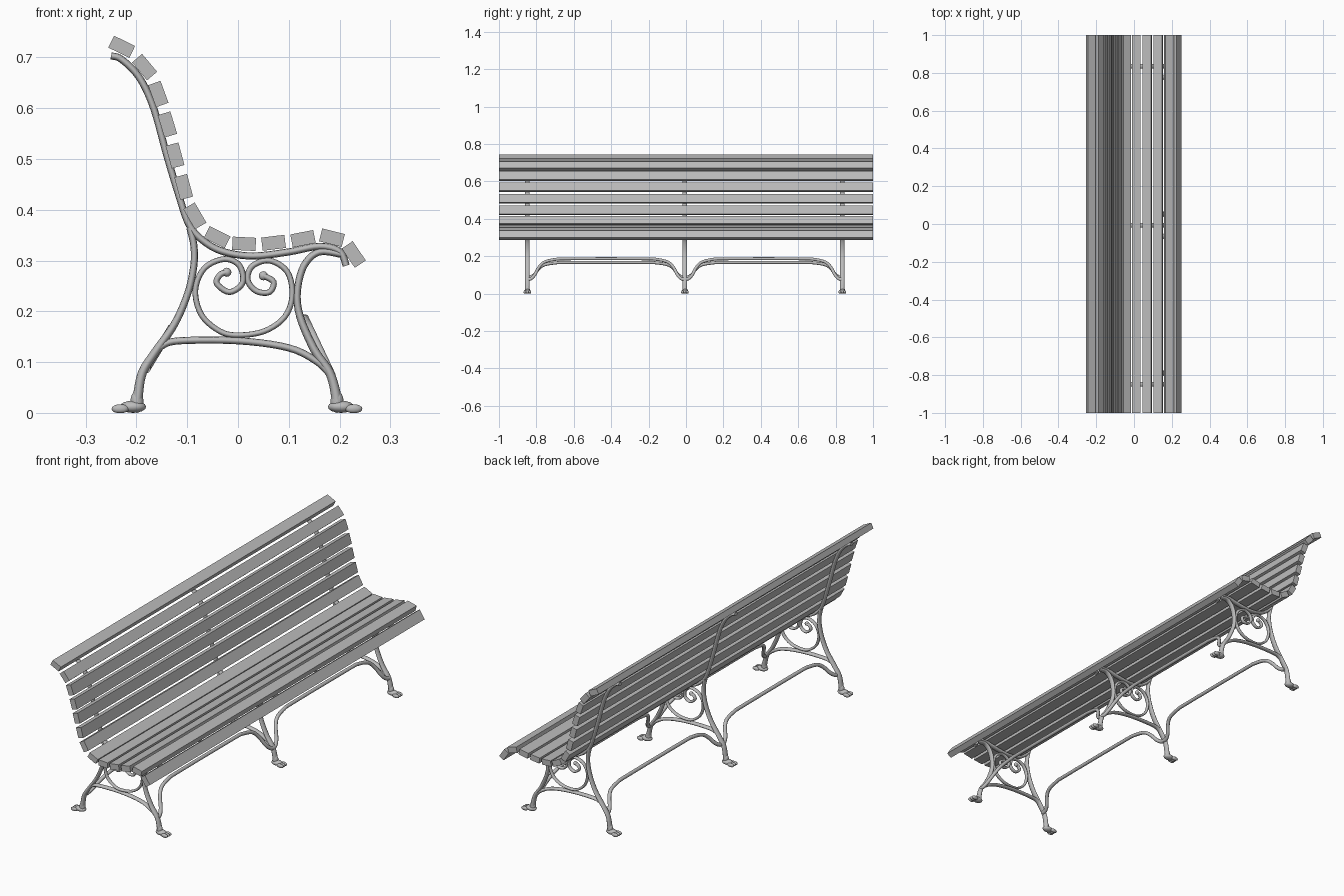
import bpy, bmesh, math
from mathutils import Vector, Matrix

if "Cube" in bpy.data.objects:
    bpy.data.objects.remove(bpy.data.objects["Cube"], do_unlink=True)


def make_material(name, value):
    mat = bpy.data.materials.new(name)
    mat.use_nodes = True
    colour = (value, value, value, 1)
    mat.diffuse_color = colour
    mat.node_tree.nodes["Principled BSDF"].inputs["Base Color"].default_value = colour
    return mat


GREY = make_material("plain grey", 0.5)


def finish(name, bm):
    bmesh.ops.recalc_face_normals(bm, faces=bm.faces)
    mesh = bpy.data.meshes.new(name)
    bm.to_mesh(mesh)
    bm.free()
    mesh.materials.append(GREY)
    obj = bpy.data.objects.new(name, mesh)
    bpy.context.collection.objects.link(obj)
    return obj


def spline(values, steps=5):
    """Catmull-Rom curve through a list of vectors."""
    out = []
    for i in range(len(values) - 1):
        a, b, c, d = (values[max(i - 1, 0)], values[i], values[i + 1],
                      values[min(i + 2, len(values) - 1)])
        for s in range(steps):
            t = s / steps
            out.append(b + (c - a) * (t / 2) + (a * 2 - b * 5 + c * 4 - d) * (t * t / 2)
                       + (b * 3 - a - c * 3 + d) * (t ** 3 / 2))
    return out + [values[-1]]


def bar(name, points, side, thin, wide, sides=10):
    """Sweep an oval section; side is the constant direction of its width."""
    path = spline([Vector(p) for p in points])
    bm, rings = bmesh.new(), []
    for i, p in enumerate(path):
        tangent = path[min(i + 1, len(path) - 1)] - path[max(i - 1, 0)]
        normal = tangent.cross(side).normalized()
        f = i / (len(path) - 1) * (len(thin) - 1)
        k = min(int(f), len(thin) - 2)
        r = thin[k] + (thin[k + 1] - thin[k]) * (f - k)
        rings.append([bm.verts.new(p + normal * r * math.cos(a) + side * wide * math.sin(a))
                      for a in (math.tau * j / sides for j in range(sides))])
    for a, b in zip(rings, rings[1:]):
        for j in range(sides):
            n = (j + 1) % sides
            bm.faces.new((a[j], a[n], b[n], b[j])).smooth = True
    bm.faces.new(rings[0])
    bm.faces.new(rings[-1])
    return finish(name, bm)


def paw(name, x, y, out):
    """Foot with a pad, a heel and three toes, flat underneath."""
    bm = bmesh.new()
    blobs = [(0, 0, .012, .026, .018, .012), (-.008, 0, .022, .013, .013, .022)]
    blobs += [(.025, t, .008, .017, .0075, .009) for t in (-.013, 0, .013)]
    for dx, dy, z, sx, sy, sz in blobs:
        bmesh.ops.create_uvsphere(bm, u_segments=12, v_segments=8, radius=1,
                                  matrix=Matrix.Translation((x + out * dx, y + dy, z))
                                  @ Matrix.Diagonal((sx, sy, sz, 1)))
    for v in bm.verts:
        v.co.z = max(v.co.z, 0)
    for f in bm.faces:
        f.smooth = True
    return finish(name, bm)


# Slats: centre x, centre z, tilt in degrees
SLATS = [(-.229, .721, -26), (-.184, .681, -50), (-.157, .628, -70), (-.139, .568, -73),
         (-.124, .507, -75), (-.107, .445, -75), (-.085, .388, -60), (-.041, .346, -27),
         (.012, .333, -3), (.070, .335, 7), (.128, .343, 11), (.185, .345, -14),
         (.228, .312, -56)]
for i, (x, z, tilt) in enumerate(SLATS):
    bm = bmesh.new()
    bmesh.ops.create_cube(bm, size=1, matrix=Matrix.Translation((x, 0, z))
                          @ Matrix.Rotation(math.radians(-tilt), 4, 'Y')
                          @ Matrix.Diagonal((.046, 2, .026, 1)))
    finish(("back_slat_" if i < 7 else "seat_slat_") + str(i + 1), bm)

# Side frame paths as (x, z)
RAIL = [(-.25, .703), (-.229, .696), (-.194, .66), (-.166, .6), (-.141, .51), (-.117, .43),
        (-.096, .37), (-.066, .337), (-.027, .317), (.03, .309), (.1, .317), (.16, .328),
        (.2, .318), (.213, .29)]
REAR_LEG = [(-.095, .365), (-.087, .33), (-.087, .29), (-.099, .235), (-.125, .175),
            (-.163, .12), (-.188, .08), (-.197, .035), (-.2, .008)]
FRONT_LEG = [(.205, .312), (.16, .317), (.13, .29), (.117, .24), (.122, .19),
             (.15, .125), (.18, .08), (.192, .04), (.195, .008)]
STRETCHER = [(-.165, .115), (-.15, .132), (-.115, .142), (0, .142), (.1, .128),
             (.157, .1), (.184, .072)]
SCROLL = [(-.022, .277), (-.035, .272), (-.042, .255), (-.017, .238), (.009, .256),
          (.003, .29), (-.027, .303), (-.066, .285), (-.084, .242), (-.072, .193),
          (-.036, .161), (0, .153), (.052, .161), (.092, .189), (.107, .232),
          (.097, .278), (.062, .3), (.028, .289), (.019, .262), (.036, .24),
          (.062, .238), (.07, .258), (.05, .27)]
Y_AXIS = Vector((0, 1, 0))
FRAMES = [-.848, -.006, .836]
LEG_RADII = [.007, .007, .007, .008, .009, .011]
PARTS = [("rail", RAIL, [.007, .007], .013), ("rear_leg", REAR_LEG, LEG_RADII, .013),
         ("front_leg", FRONT_LEG, LEG_RADII, .013),
         ("stretcher", STRETCHER, [.007, .007], .011),
         ("scroll", SCROLL, [.006, .0055, .006], .009)]

for n, y in enumerate(FRAMES, 1):
    for name, path, radii, wide in PARTS:
        bar(f"{name}_{n}", [(x, y, z) for x, z in path], Y_AXIS, radii, wide)
    paw(f"rear_foot_{n}", -.207, y, -1)
    paw(f"front_foot_{n}", .203, y, 1)
    # Rounded ends of the scroll
    for x, z in (SCROLL[0], SCROLL[-1]):
        bm = bmesh.new()
        bmesh.ops.create_uvsphere(bm, u_segments=12, v_segments=8, radius=.009,
                                  matrix=Matrix.Translation((x, y, z)))
        for f in bm.faces:
            f.smooth = True
        finish(f"scroll_tip_{n}", bm)

# Tie rods between neighbouring frames: (distance from the frame, rise)
RISE = [(0, -.05), (.02, 0), (.04, .2), (.06, .55), (.09, .83), (.15, .97), (.22, 1)]
ROD_ENDS = {"rear": ((-.178, .09), (-.132, .166)), "front": ((.182, .08), (.132, .186))}
for where, (low, high) in ROD_ENDS.items():
    dx, dz = high[0] - low[0], high[1] - low[1]
    side = Vector((dz, 0, -dx)).normalized()
    for n, (y0, y1) in enumerate(zip(FRAMES, FRAMES[1:]), 1):
        ys = [(y0 + d, t) for d, t in RISE] + [(y1 - d, t) for d, t in reversed(RISE)]
        bar(f"{where}_tie_rod_{n}", [(low[0] + dx * t, y, low[1] + dz * t) for y, t in ys],
            side, [.009, .008, .008, .009], .008)
